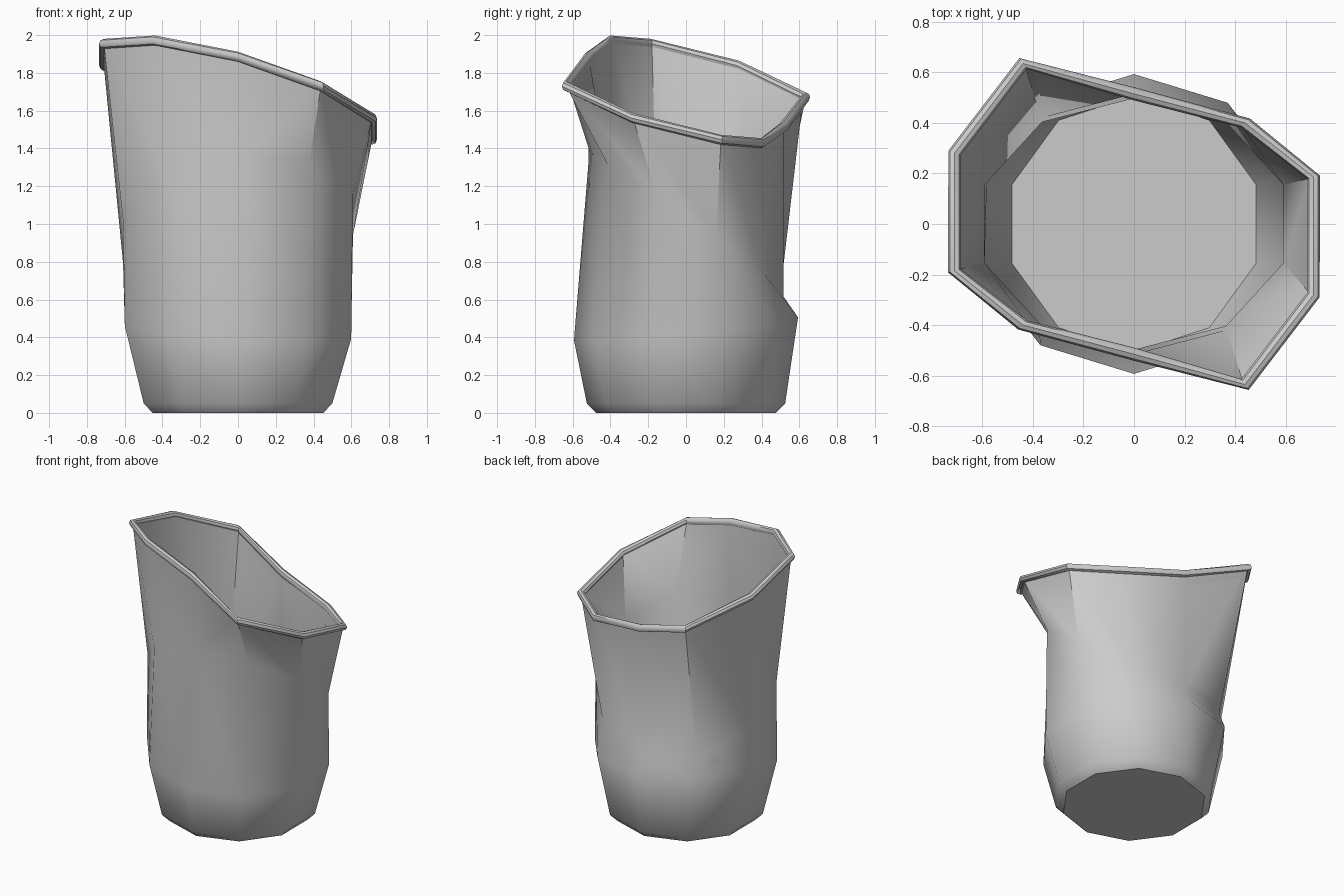
import bpy, bmesh
from math import cos, sin, radians, pi
from mathutils import Vector

if "Cube" in bpy.data.objects:
    bpy.data.objects.remove(bpy.data.objects["Cube"])

N = 10
ANG = [radians(270 - 36 * i) for i in range(N)]


def ring(rx, ry, z, amp=0.0, phase=0.0):
    """Ten-sided elliptical ring, tilted by a cosine height offset."""
    return [Vector((rx * cos(a), ry * sin(a), z + amp * cos(a - radians(phase)))) for a in ANG]


def shrink(pts, d, dz=0.0):
    """Move a ring inward by d (negative is outward) and up by dz."""
    out = []
    for p in pts:
        r = Vector((p.x, p.y, 0)).normalized()
        out.append(p - r * d + Vector((0, 0, dz)))
    return out


def loft(name, rings, caps=False, closed=False):
    bm = bmesh.new()
    vs = [[bm.verts.new(p) for p in r] for r in rings]
    pairs = list(zip(vs, vs[1:]))
    if closed:
        pairs.append((vs[-1], vs[0]))
    for a, b in pairs:
        for i in range(N):
            j = (i + 1) % N
            bm.faces.new((a[i], a[j], b[j], b[i]))
    if caps:
        bm.faces.new(vs[0])
        bm.faces.new(vs[-1])
    bmesh.ops.recalc_face_normals(bm, faces=bm.faces)
    me = bpy.data.meshes.new(name)
    bm.to_mesh(me)
    bm.free()
    ob = bpy.data.objects.new(name, me)
    bpy.context.collection.objects.link(ob)
    bpy.ops.object.select_all(action='DESELECT')
    ob.select_set(True)
    bpy.context.view_layer.objects.active = ob
    bpy.ops.object.shade_smooth_by_angle(angle=radians(42))
    return ob


# Slanted mouth, pulled into two opposite corners (point-symmetric)
half = [-0.515, -0.40, -0.185, 0.28, 0.635]
rim = ring(0.747, 1, 1.70, 0.278, 222)
for i, p in enumerate(rim):
    p.y = half[i] if i < 5 else -half[i - 5]

# Cup body: foot, belly, neck, mouth, then back down the inside
foot = ring(0.475, 0.475, 0.0)
chamfer = ring(0.525, 0.525, 0.05)
belly = ring(0.63, 0.593, 0.445, 0.07, 120)
neck = ring(0.64, 0.515, 0.98, 0.37, 282)
t = 0.018
loft("cup_body", [foot, chamfer, belly, neck, rim,
                  shrink(rim, t), shrink(neck, t), shrink(belly, t),
                  shrink(chamfer, t, 0.02)], caps=True)

# Rolled bead around the mouth
R = 0.026
loft("rim_bead", [shrink(rim, -R * cos(k * pi / 4), R * sin(k * pi / 4)) for k in range(8)],
     closed=True).data.update()
bpy.ops.object.shade_smooth_by_angle(angle=radians(50))
